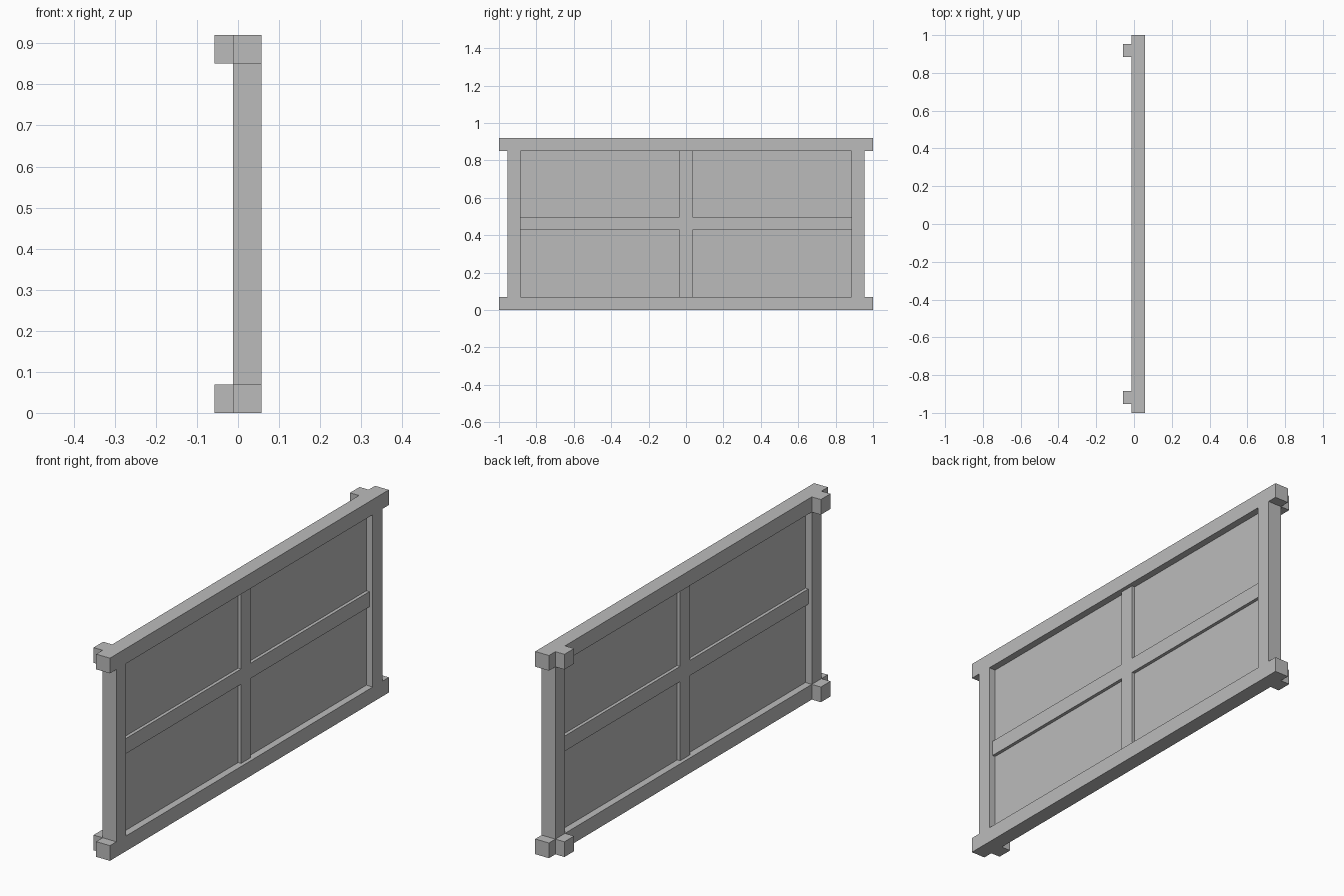
import bpy
import bmesh
from mathutils import Vector

default = bpy.data.objects.get("Cube")
if default:
    bpy.data.objects.remove(default, do_unlink=True)

grey = bpy.data.materials.new("plain grey")
grey.use_nodes = True
colour = (0.5, 0.5, 0.5, 1)
grey.diffuse_color = colour
grey.node_tree.nodes["Principled BSDF"].inputs["Base Color"].default_value = colour

BEAM = 0.069            # square timber size
HEIGHT = 0.92
MID_X = 0.0225          # centre plane of the frame
BACK_X = MID_X - BEAM / 2
POST_IN, POST_OUT = 0.885, 0.954


def box(name, low, high):
    """Axis-aligned box between two corners."""
    low, high = Vector(low), Vector(high)
    bm = bmesh.new()
    bmesh.ops.create_cube(bm, size=1)
    bmesh.ops.scale(bm, vec=high - low, verts=bm.verts)
    bmesh.ops.translate(bm, vec=(low + high) / 2, verts=bm.verts)
    mesh = bpy.data.meshes.new(name)
    bm.to_mesh(mesh)
    bm.free()
    mesh.materials.append(grey)
    obj = bpy.data.objects.new(name, mesh)
    bpy.context.collection.objects.link(obj)
    return obj


def slab(name, thickness, y0, y1, z0, z1):
    """Box centred on the frame's middle plane."""
    return box(name, (MID_X - thickness / 2, y0, z0), (MID_X + thickness / 2, y1, z1))


# Long rails, with a short beam end behind each corner
for level, z in (("bottom", 0), ("top", HEIGHT - BEAM)):
    slab(level + "_rail", BEAM, -1, 1, z, z + BEAM)
    for end, side in (("front", -1), ("back", 1)):
        y0, y1 = sorted((side * POST_IN, side * POST_OUT))
        box(f"{level}_{end}_beam_end", (-0.0575, y0, z), (BACK_X, y1, z + BEAM))

# Upright posts between the rails
for end, side in (("front", -1), ("back", 1)):
    y0, y1 = sorted((side * POST_IN, side * POST_OUT))
    slab(end + "_post", BEAM, y0, y1, BEAM, HEIGHT - BEAM)

# Thin infill panel with a shallow cross of battens
slab("panel", 0.005, -POST_IN, POST_IN, BEAM, HEIGHT - BEAM)
half = BEAM / 2
mid_z = HEIGHT / 2 + 0.003
slab("upright_batten", half, -half, half, BEAM, HEIGHT - BEAM)
for end, side in (("front", -1), ("back", 1)):
    y0, y1 = sorted((side * half, side * POST_IN))
    slab(end + "_cross_batten", half, y0, y1, mid_z - half, mid_z + half)
